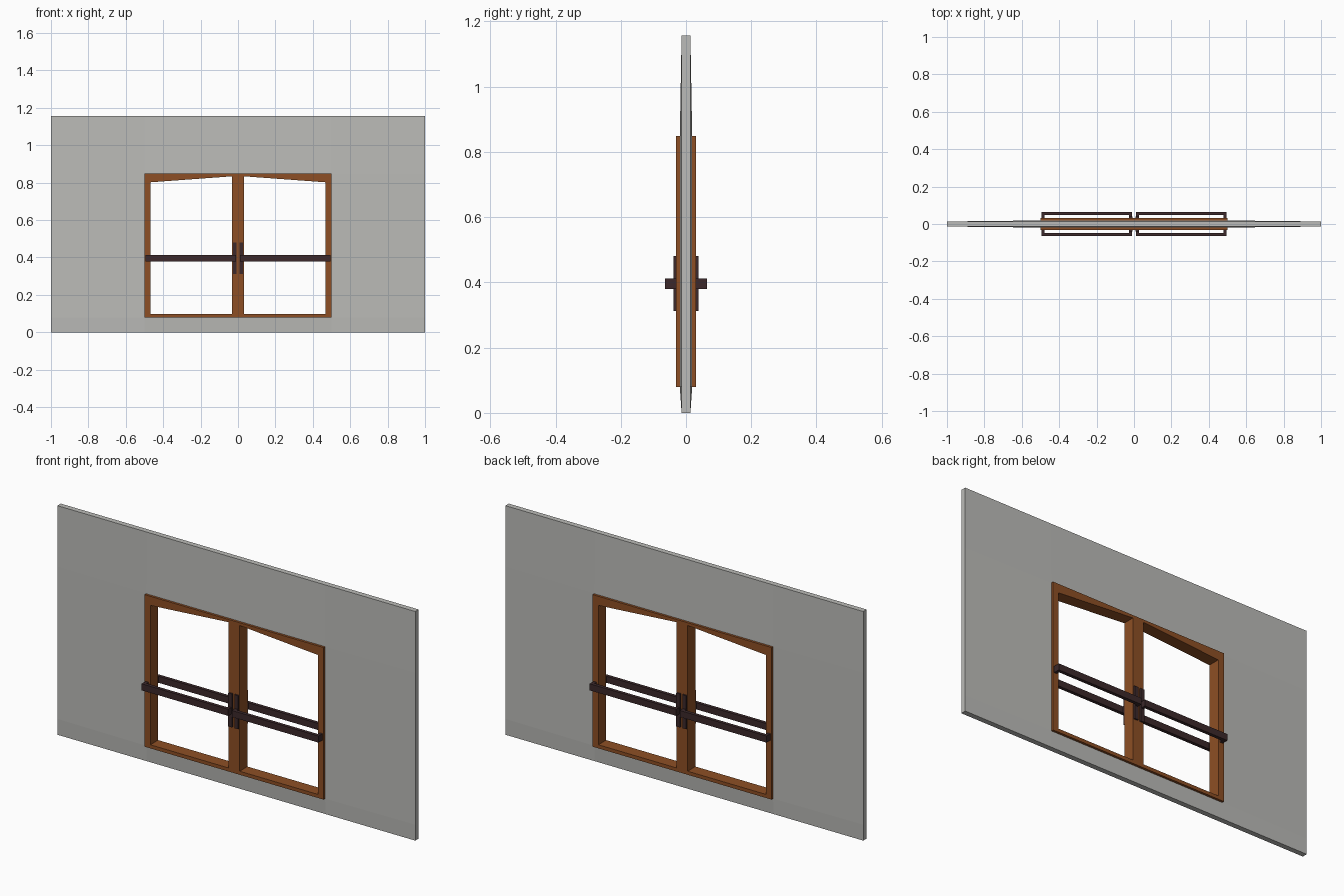
import bpy, bmesh

if "Cube" in bpy.data.objects:
    bpy.data.objects.remove(bpy.data.objects["Cube"])

def material(name, rgb):
    m = bpy.data.materials.new(name)
    m.diffuse_color = (*rgb, 1)
    m.use_nodes = True
    m.node_tree.nodes["Principled BSDF"].inputs["Base Color"].default_value = m.diffuse_color
    return m

GREY = material("plaster_grey", (0.50, 0.50, 0.48))
WOOD = material("warm_wood", (0.27, 0.078, 0.018))
DARK = material("dark_metal", (0.045, 0.022, 0.024))

def finish(bm, name, mat):
    bmesh.ops.remove_doubles(bm, verts=bm.verts, dist=1e-5)
    bmesh.ops.recalc_face_normals(bm, faces=bm.faces)
    me = bpy.data.meshes.new(name)
    bm.to_mesh(me)
    bm.free()
    me.materials.append(mat)
    ob = bpy.data.objects.new(name, me)
    bpy.context.collection.objects.link(ob)
    return ob

def add_box(bm, x, y, z):
    r = bmesh.ops.create_cube(bm, size=1)
    for v in r["verts"]:
        v.co = [lo + (c + 0.5) * (hi - lo) for c, (lo, hi) in zip(v.co, (x, y, z))]

# Wall: 3x3 grid with the middle left open, slightly thicker at the opening
XS, ZS = (-1, -0.5, 0.5, 1), (0, 0.08, 0.848, 1.157)
bm = bmesh.new()
grid = {}
for side in (-1, 1):
    for i, x in enumerate(XS):
        for k, z in enumerate(ZS):
            t = 0.019 if i in (1, 2) and k in (1, 2) else 0.0135
            grid[side, i, k] = bm.verts.new((x, side * t, z))
    for i in range(3):
        for k in range(3):
            if (i, k) != (1, 1):
                bm.faces.new([grid[side, a, b] for a, b in
                              ((i, k), (i + 1, k), (i + 1, k + 1), (i, k + 1))])
rim = [e for e in bm.edges if e.is_boundary]
for e in rim:
    a, b = e.verts
    if a.co.y < 0:
        key = {v: (i, k) for (s, i, k), v in grid.items() if s == -1}
        bm.faces.new((a, b, grid[1, *key[b]], grid[1, *key[a]]))
finish(bm, "wall", GREY)

# Each door leaf with its bars and handles, mirrored left and right
for label, s in (("left", -1), ("right", 1)):
    # Leaf: ring profile with a sloping top rail, extruded through the wall
    outer = [(0, 0.08), (0.5, 0.08), (0.5, 0.848), (0, 0.848)]
    inner = [(0.031, 0.098), (0.468, 0.098), (0.468, 0.802), (0.031, 0.834)]
    bm = bmesh.new()
    rings = [[bm.verts.new((s * x, y, z)) for x, z in loop]
             for y in (-0.031, 0.031) for loop in (outer, inner)]
    for a, b in ((0, 1), (1, 3), (3, 2), (2, 0)):
        for i in range(4):
            j = (i + 1) % 4
            bm.faces.new((rings[a][i], rings[a][j], rings[b][j], rings[b][i]))
    finish(bm, f"door_leaf_{label}", WOOD)

    for face, f in (("front", -1), ("back", 1)):
        def span(a, b, d):
            return tuple(sorted((a * d, b * d)))
        # Push bar on two end posts
        bm = bmesh.new()
        z = (0.379, 0.412)
        add_box(bm, span(0.010, 0.494, s), span(0.047, 0.064, f), z)
        for a, b in ((0.010, 0.026), (0.478, 0.494)):
            add_box(bm, span(a, b, s), span(0.029, 0.047, f), z)
        finish(bm, f"push_bar_{label}_{face}", DARK)
        # Upright handle plate
        bm = bmesh.new()
        add_box(bm, span(0.007, 0.028, s), span(0.028, 0.039, f), (0.312, 0.481))
        finish(bm, f"handle_plate_{label}_{face}", DARK)
